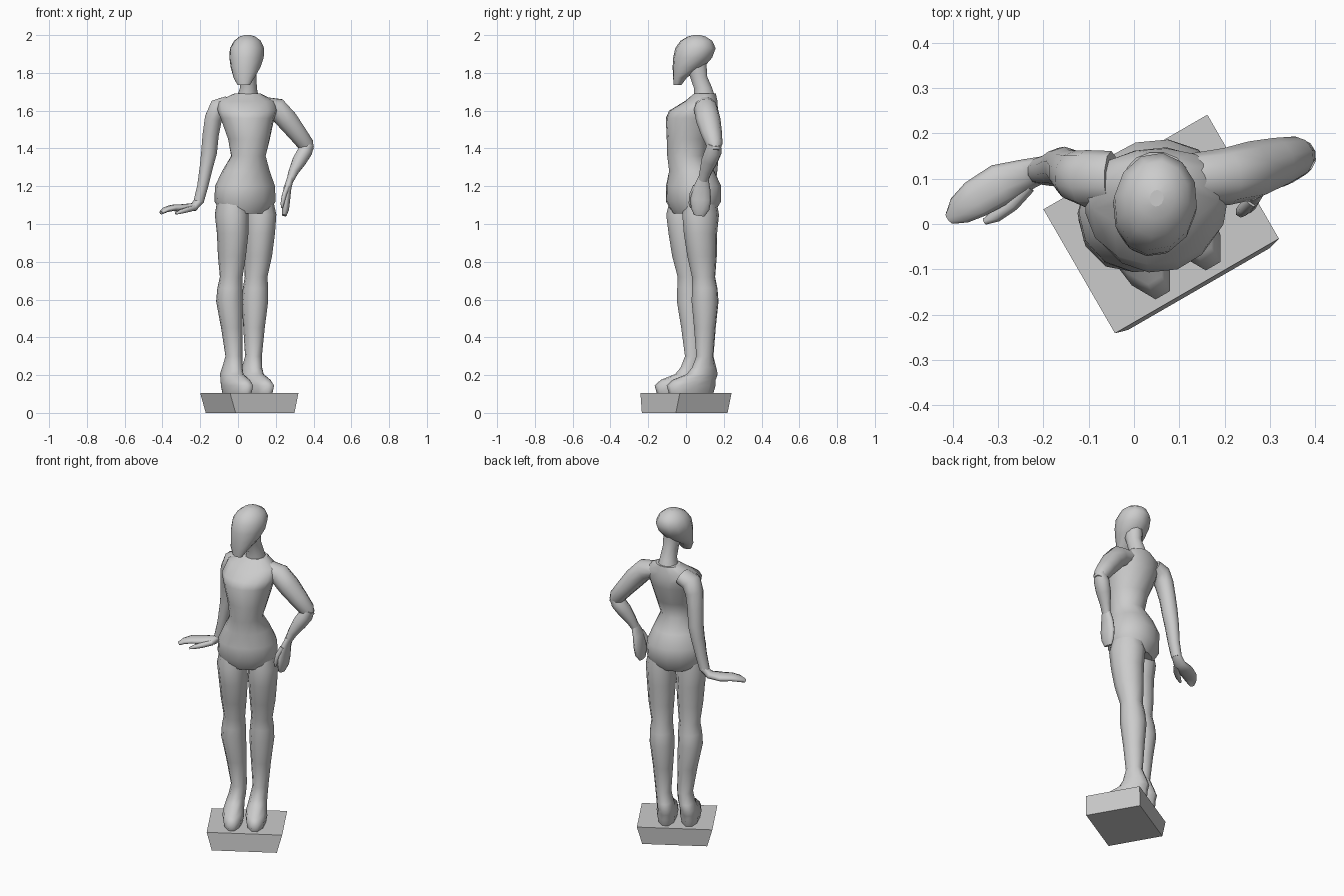
import bpy, bmesh
from math import sin, cos, pi, radians
from mathutils import Vector, Matrix

UP = Vector((0, 0, 1))


def loft(name, rings, side=None, n=10):
    """Join oval rings (x, y, z, ra, rb, yaw) into a closed smooth skin.
    With side given, rings turn square to the path and ra lies along side."""
    bm = bmesh.new()
    pts = [Vector(r[:3]) for r in rings]
    loops = []
    for i, r in enumerate(rings):
        if side is None:
            yaw = radians(r[5])
            a, b = Vector((cos(yaw), sin(yaw), 0)), Vector((-sin(yaw), cos(yaw), 0))
        else:
            t = (pts[min(i + 1, len(pts) - 1)] - pts[max(i - 1, 0)]).normalized()
            a = Vector(side)
            a = (a - t * a.dot(t)).normalized()
            b = t.cross(a)
        loops.append([bm.verts.new(pts[i] + 1.02 * (a * r[3] * cos(2 * pi * k / n)
                      + b * r[4] * sin(2 * pi * k / n))) for k in range(n)])
    for lo, hi in zip(loops, loops[1:]):
        for k in range(n):
            j = (k + 1) % n
            bm.faces.new((lo[k], lo[j], hi[j], hi[k]))
    bm.faces.new(loops[0][::-1])
    bm.faces.new(loops[-1])
    bmesh.ops.recalc_face_normals(bm, faces=bm.faces)
    for f in bm.faces:
        f.smooth = len(f.verts) == 4
    return finish(name, bm)


def finish(name, bm):
    me = bpy.data.meshes.new(name)
    bm.to_mesh(me)
    bm.free()
    ob = bpy.data.objects.new(name, me)
    bpy.context.collection.objects.link(ob)
    return ob


# Base: tapered block turned 30 degrees
bm = bmesh.new()
bmesh.ops.create_cube(bm, size=1)
for v in bm.verts:
    low = v.co.z < 0
    v.co.x *= 0.36 if low else 0.418
    v.co.y = v.co.y * 0.316 - (0.008 if low else 0)
    v.co.z = 0 if low else 0.105
base = finish("base", bm)
base.matrix_world = Matrix.Translation((0.06, 0, 0)) @ Matrix.Rotation(radians(30), 4, 'Z')

# Legs with feet: midline x, y, z, half spacing, half width, half depth
leg = [(.05, -.005, .102, .064, .05, .13), (.05, -.005, .145, .064, .059, .143),
       (.04, .012, .175, .063, .056, .125), (.02, .055, .205, .062, .05, .088),
       (.022, .066, .24, .06, .047, .068), (.03, .07, .3, .06, .043, .046),
       (.026, .066, .45, .068, .055, .058), (.022, .062, .59, .078, .068, .072),
       (.025, .06, .66, .078, .065, .068), (.03, .055, .72, .076, .058, .062),
       (.037, .045, .83, .08, .07, .08), (.042, .036, .95, .081, .079, .09),
       (.04, .035, 1.05, .085, .083, .1), (.038, .038, 1.15, .08, .07, .08)]
for s, label in ((-1, "left"), (1, "right")):
    loft(label + "_leg", [(x + s * h * cos(pi / 6), y + s * h * sin(pi / 6), z, ru, rv, 30)
                          for x, y, z, h, ru, rv in leg])

# Torso: hips turned with the legs, chest twisted toward the front
loft("torso", [(.037, .038, 1.055, .13, .1, 28), (.037, .04, 1.12, .164, .138, 28),
               (.037, .04, 1.2, .16, .14, 28), (.042, .03, 1.28, .125, .118, 22),
               (.055, .002, 1.36, .09, .1, 15), (.058, .012, 1.45, .11, .112, 10),
               (.05, .03, 1.56, .14, .135, 6), (.05, .04, 1.6, .155, .127, 6),
               (.045, .08, 1.65, .15, .085, 4), (.05, .1, 1.69, .07, .058, 0)], n=14)

# Neck
loft("neck", [(.05, .1, 1.66, .06, .06, 0), (.055, .09, 1.72, .044, .05, 0),
              (.055, .067, 1.78, .042, .047, 0), (.05, .05, 1.85, .05, .06, 0)])

# Head: narrow chin, wide rounded skull
loft("head", [(.03, -.045, 1.735, .032, .02, -8), (.032, -.032, 1.775, .055, .036, -8),
              (.04, .012, 1.83, .078, .082, -8), (.045, .035, 1.88, .09, .102, -8),
              (.048, .05, 1.93, .09, .106, -8), (.05, .055, 1.97, .07, .083, -8),
              (.05, .057, 1.993, .04, .045, -8), (.05, .057, 2.0, .015, .018, -8)], n=12)

# Left arm hanging, hand held out flat
loft("left_arm", [(-.05, .1, 1.635, .06, .045), (-.105, .1, 1.615, .062, .052),
                  (-.13, .105, 1.56, .056, .047), (-.145, .115, 1.47, .048, .044),
                  (-.153, .125, 1.38, .045, .043), (-.168, .125, 1.3, .042, .036),
                  (-.187, .12, 1.2, .035, .03), (-.208, .118, 1.12, .03, .028)], side=(0, 1, 0))
loft("left_hand", [(-.2, .122, 1.13, .028, .024), (-.235, .11, 1.09, .034, .022),
                   (-.295, .088, 1.085, .045, .02), (-.35, .055, 1.085, .042, .017),
                   (-.385, .03, 1.075, .032, .014), (-.407, .012, 1.06, .014, .01)],
     side=(.45, -.9, 0))
loft("left_thumb", [(-.235, .085, 1.085, .018, .016), (-.27, .045, 1.075, .017, .015),
                    (-.305, .018, 1.065, .014, .012), (-.33, .005, 1.055, .007, .006)],
     side=(.45, -.9, 0), n=6)

# Right arm bent outward, hand resting on the hip
loft("right_upper_arm", [(.13, .1, 1.63, .055, .045), (.205, .105, 1.61, .062, .06),
                         (.26, .118, 1.55, .064, .058), (.315, .135, 1.48, .055, .05),
                         (.36, .15, 1.42, .043, .044), (.38, .153, 1.385, .025, .025)],
     side=(0, 1, 0))
loft("right_forearm", [(.375, .15, 1.425, .035, .03), (.355, .145, 1.385, .044, .04),
                       (.325, .125, 1.335, .043, .038), (.295, .105, 1.28, .032, .027),
                       (.275, .09, 1.23, .026, .019)], side=(0, 1, 0))
loft("right_hand", [(.28, .093, 1.25, .025, .018), (.262, .083, 1.19, .045, .021),
                    (.255, .078, 1.13, .054, .022), (.252, .075, 1.08, .048, .019),
                    (.245, .07, 1.045, .028, .012)], side=(0, 1, 0))
loft("right_thumb", [(.262, .055, 1.2, .018, .014), (.245, .035, 1.155, .017, .014),
                     (.235, .027, 1.11, .013, .011), (.232, .027, 1.085, .006, .005)],
     side=(0, 1, 0), n=6)
